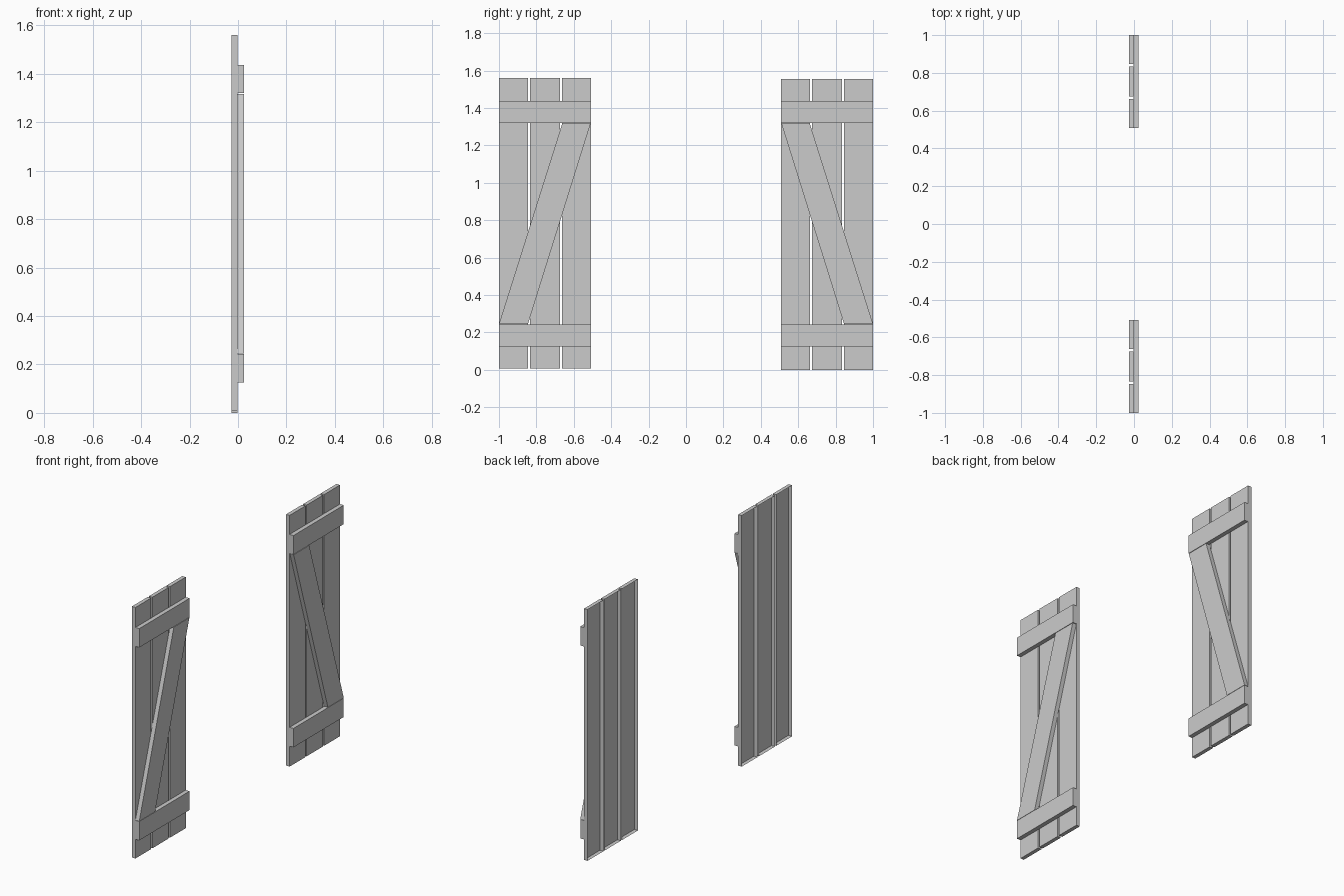
import bpy, bmesh

if "Cube" in bpy.data.objects:
    bpy.data.objects.remove(bpy.data.objects["Cube"])

BACK, MID, FRONT = -0.026, -0.002, 0.024


def prism(name, profile, x0, x1, open_back=False):
    """Extrude a (y, z) outline along x; optionally leave the back open."""
    bm = bmesh.new()
    face = bm.faces.new([bm.verts.new((x0, y, z)) for y, z in profile])
    ret = bmesh.ops.extrude_face_region(bm, geom=[face], use_keep_orig=True)
    for v in ret["geom"]:
        if isinstance(v, bmesh.types.BMVert):
            v.co.x = x1
    bmesh.ops.recalc_face_normals(bm, faces=bm.faces)
    if open_back:
        back = [f for f in bm.faces if all(abs(v.co.x - x0) < 1e-6 for v in f.verts)]
        bmesh.ops.delete(bm, geom=back, context='FACES_ONLY')
    me = bpy.data.meshes.new(name)
    bm.to_mesh(me)
    bm.free()
    ob = bpy.data.objects.new(name, me)
    bpy.context.collection.objects.link(ob)
    return ob


def rect(y0, y1, z0, z1):
    return [(y0, z0), (y1, z0), (y1, z1), (y0, z1)]


def shutter(side, s, z0, z1):
    # three upright boards, hollow at the back
    for i, (a, b) in enumerate([(0.508, 0.662), (0.675, 0.833), (0.846, 1.0)]):
        prism(f"{side}_board_{i + 1}", rect(s * a, s * b, z0, z1), BACK, MID, True)
    # cross battens
    for label, a, b in [("lower", 0.126, 0.243), ("upper", 1.32, 1.437)]:
        prism(f"{side}_{label}_batten", rect(s * 0.508, s * 1.0, a, b), MID, FRONT)
    # diagonal brace
    outline = [(1.0, 0.245), (0.845, 0.245), (0.51, 1.317), (0.662, 1.317)]
    prism(f"{side}_brace", [(s * y, z) for y, z in outline], MID, FRONT)


shutter("left", -1, 0.007, 1.561)
shutter("right", 1, 0.0, 1.555)
